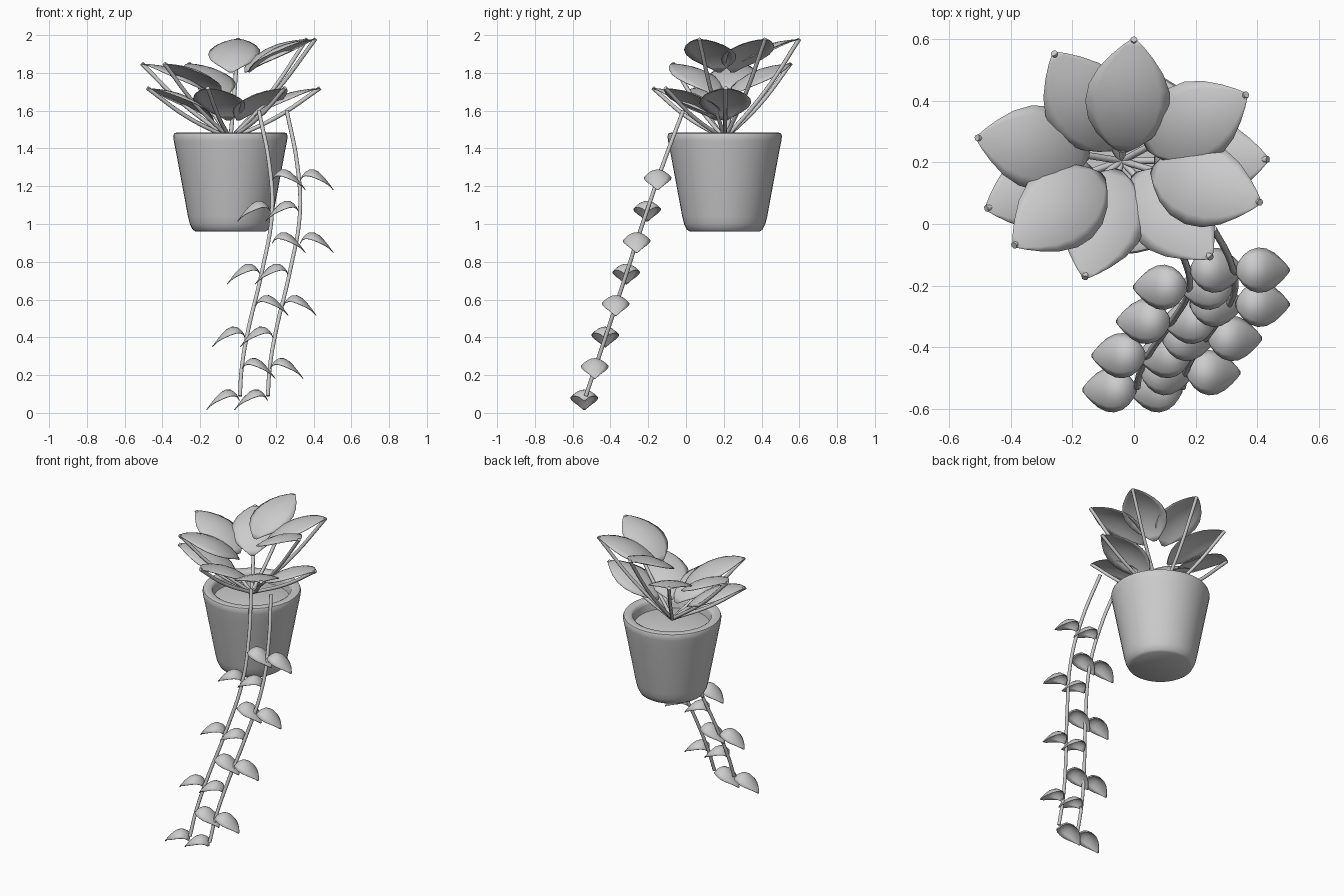
import bpy
import bmesh
from math import sin, cos, pi, radians, atan2, hypot
from mathutils import Vector, Matrix

cube = bpy.data.objects.get("Cube")
if cube:
    bpy.data.objects.remove(cube, do_unlink=True)

grey = bpy.data.materials.new("plain_grey")
grey.use_nodes = True
COLOUR = (0.6, 0.6, 0.6, 1)
grey.diffuse_color = COLOUR
grey.node_tree.nodes["Principled BSDF"].inputs["Base Color"].default_value = COLOUR

CENTRE = Vector((-0.04, 0.205, 0))
ROOT = CENTRE + Vector((0, 0, 1.45))


def finish(bm, name, angle=50):
    """Turn a bmesh into a smooth-shaded grey object."""
    mesh = bpy.data.meshes.new(name)
    bm.to_mesh(mesh)
    bm.free()
    mesh.materials.append(grey)
    obj = bpy.data.objects.new(name, mesh)
    bpy.context.collection.objects.link(obj)
    bpy.context.view_layer.objects.active = obj
    obj.select_set(True)
    bpy.ops.object.shade_smooth_by_angle(angle=radians(angle))
    obj.select_set(False)
    return obj


def lathe(name, profile, sides=40):
    """Revolve (radius, z) points around the pot axis."""
    bm = bmesh.new()
    verts = [bm.verts.new((r, 0, z)) for r, z in profile]
    edges = [bm.edges.new(pair) for pair in zip(verts, verts[1:])]
    bmesh.ops.spin(bm, geom=verts + edges, cent=(0, 0, 0), axis=(0, 0, 1),
                   angle=2 * pi, steps=sides)
    bmesh.ops.remove_doubles(bm, verts=bm.verts, dist=0.0005)
    bmesh.ops.recalc_face_normals(bm, faces=bm.faces)
    bmesh.ops.translate(bm, verts=bm.verts, vec=CENTRE)
    return finish(bm, name)


def tube(name, points, radius):
    """Round stem following a smooth path."""
    curve = bpy.data.curves.new(name, "CURVE")
    curve.dimensions = "3D"
    curve.bevel_depth = radius
    curve.bevel_resolution = 2
    curve.use_fill_caps = True
    curve.resolution_u = 6
    spline = curve.splines.new("BEZIER")
    spline.bezier_points.add(len(points) - 1)
    for bp, p in zip(spline.bezier_points, points):
        bp.co = p
        bp.handle_left_type = bp.handle_right_type = "AUTO"
    curve.materials.append(grey)
    obj = bpy.data.objects.new(name, curve)
    bpy.context.collection.objects.link(obj)
    return obj


# Leaf outline: (position along leaf, share of full half-width)
OUTLINE = [(0, 0.08), (0.06, 0.36), (0.15, 0.66), (0.27, 0.89), (0.42, 1),
           (0.57, 0.96), (0.72, 0.77), (0.85, 0.49), (0.94, 0.25), (1, 0.06)]
ACROSS = 8


def leaf(name, base, tip, width, bulge, droop):
    """Domed pointed leaf running from base to tip."""
    run = Vector(tip) - Vector(base)
    flat = hypot(run.x, run.y)
    bm = bmesh.new()
    rows = []
    for t, w in OUTLINE:
        ridge = bulge * sin(pi * t ** 0.8)
        row = []
        for i in range(ACROSS + 1):
            s = 2 * i / ACROSS - 1
            row.append(bm.verts.new((t * flat, s * w * width / 2,
                                     t * run.z + ridge - droop * (s * w) ** 2)))
        rows.append(row)
    for a, b in zip(rows, rows[1:]):
        for i in range(ACROSS):
            bm.faces.new((a[i], b[i], b[i + 1], a[i + 1]))
    place = Matrix.Translation(base) @ Matrix.Rotation(atan2(run.y, run.x), 4, "Z")
    bmesh.ops.transform(bm, matrix=place, verts=bm.verts)
    obj = finish(bm, name)
    skin = obj.modifiers.new("thickness", "SOLIDIFY")
    skin.thickness = 0.004
    return obj


# Pot with rounded rim and foot, and the soil inside it
lathe("pot", [(0, 0.96), (0.185, 0.96), (0.2, 0.97), (0.215, 1.0), (0.225, 1.04),
              (0.288, 1.38), (0.3, 1.44), (0.303, 1.465), (0.298, 1.48),
              (0.285, 1.484), (0.255, 1.482), (0.243, 1.475), (0.238, 1.455),
              (0.225, 1.36), (0, 1.36)])
lathe("soil", [(0.236, 1.415), (0.16, 1.43), (0.08, 1.438), (0, 1.44)])

# Crown leaves in three tiers: tip height, leaf drop, tip positions
TIERS = {
    "upper": (1.98, 0.175, [(0, 0.6), (0.365, 0.42), (0.41, 0.07)]),
    "middle": (1.85, 0.17, [(-0.26, 0.555), (-0.51, 0.28), (-0.39, -0.07)]),
    "lower": (1.72, 0.17, [(-0.48, 0.05), (-0.16, -0.175), (0.25, -0.11),
                           (0.435, 0.21)]),
}
for tier, (height, drop, tips) in TIERS.items():
    for n, (x, y) in enumerate(tips, 1):
        tip = Vector((x, y, height))
        out = Vector((x, y, 0)) - CENTRE
        out.normalize()
        base = tip - out * 0.37 - Vector((0, 0, drop))
        leaf(f"{tier}_leaf_{n}", base, tip, 0.275, 0.055, 0.035)
        middle = (ROOT + tip) / 2 + out * 0.015 - Vector((0, 0, 0.015))
        tube(f"{tier}_stem_{n}", [ROOT, middle, tip], 0.011)

# Trailing vines: the second repeats the first, shifted sideways
VINE = [(0.11, -0.015, 1.6), (0.165, -0.12, 1.32), (0.18, -0.21, 1.06),
        (0.125, -0.315, 0.74), (0.05, -0.42, 0.42), (0.02, -0.48, 0.24),
        (0.01, -0.53, 0.09)]
# Nodes along a vine: stem side x, alternating right and left
NODES = [0.18, 0.175, 0.18, 0.12, 0.09, 0.04, 0.02, 0.01]
for v in range(2):
    shift = Vector((0.148 * v, 0, 0))
    tube(f"vine_{v + 1}", [Vector(p) + shift for p in VINE], 0.011)
    for k, x in enumerate(NODES):
        side = -1 if k % 2 else 1
        base = Vector((x, -0.15 - 0.0555 * k, 1.232 - 0.1665 * k)) + shift
        tip = base + Vector((side * 0.178, 0, -0.05))
        leaf(f"vine_{v + 1}_leaf_{k + 1}", base, tip, 0.147, 0.078, 0.042)
